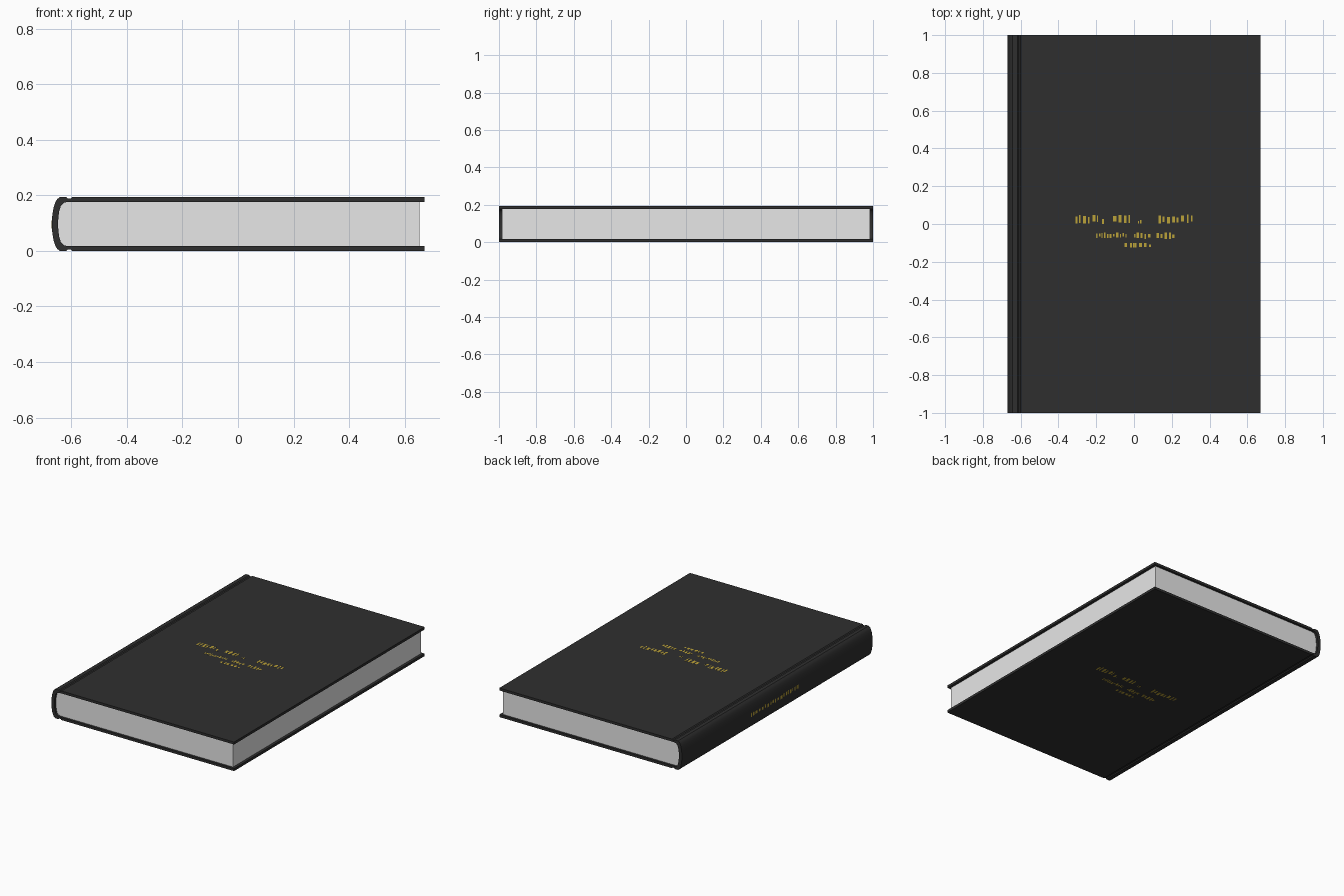
import bpy, bmesh, random

if "Cube" in bpy.data.objects:
    bpy.data.objects.remove(bpy.data.objects["Cube"])

random.seed(4)
MID = 0.097          # half the book's thickness


def material(name, rgb):
    m = bpy.data.materials.new(name)
    m.diffuse_color = (*rgb, 1)
    m.use_nodes = True
    m.node_tree.nodes["Principled BSDF"].inputs["Base Color"].default_value = m.diffuse_color
    return m


BLACK = material("black_cloth", (0.028, 0.028, 0.028))
PAPER = material("paper", (0.8, 0.8, 0.8))
GOLD = material("gold_foil", (0.50, 0.36, 0.04))


def finish(name, bm, mat):
    bmesh.ops.recalc_face_normals(bm, faces=bm.faces)
    me = bpy.data.meshes.new(name)
    bm.to_mesh(me)
    bm.free()
    me.materials.append(mat)
    ob = bpy.data.objects.new(name, me)
    bpy.context.collection.objects.link(ob)
    return ob


def extrude_profile(name, pts, half_y, mat):
    """Extrude a closed x/z profile along y."""
    bm = bmesh.new()
    face = bm.faces.new([bm.verts.new((x, -half_y, z + MID)) for x, z in pts])
    new = bmesh.ops.extrude_face_region(bm, geom=[face])["geom"]
    verts = [v for v in new if isinstance(v, bmesh.types.BMVert)]
    bmesh.ops.translate(bm, verts=verts, vec=(0, 2 * half_y, 0))
    ob = finish(name, bm, mat)
    bpy.context.view_layer.objects.active = ob
    ob.select_set(True)
    bpy.ops.object.shade_smooth_by_angle(angle=0.6)
    ob.select_set(False)
    return ob


def mirror_z(pts):
    return [(x, -z) for x, z in reversed(pts) if z > 0]


# Upper half of the case: board, hinge groove, rounded spine
T = MID - 0.0005
outer = [(0.671, T), (-0.597, T), (-0.603, 0.091), (-0.612, 0.091), (-0.618, T),
         (-0.642, T), (-0.651, 0.090), (-0.658, 0.078), (-0.664, 0.060),
         (-0.668, 0.036), (-0.6702, 0.018), (-0.6705, 0)]
inner = [(0.671, 0.080), (-0.612, 0.080), (-0.628, 0.076), (-0.638, 0.065),
         (-0.644, 0.045), (-0.647, 0.022), (-0.648, 0)]
outer_full = outer + mirror_z(outer)
inner_full = inner + mirror_z(inner)
extrude_profile("cover_case", outer_full + inner_full[::-1], 1.0, BLACK)

# Page block, set back from the board edges and following the spine
pages = [(min(x, 0.653), z) for x, z in inner_full]
extrude_profile("page_block", pages, 0.985, PAPER)


def box(bm, lo, hi):
    vs = bmesh.ops.create_cube(bm, size=1)["verts"]
    for v in vs:
        for i in range(3):
            v.co[i] = hi[i] if v.co[i] > 0 else lo[i]


def dashes(start, end, step):
    """Irregular foil dashes along a line: (from, to, lower, upper) fractions."""
    out, p = [], start
    while p < end:
        w = step * random.uniform(0.25, 0.6)
        out.append((p, min(p + w, end), random.uniform(0, 0.3), random.uniform(0.7, 1)))
        p += w + step * random.uniform(0.25, 0.5)
    return out


# Gold foil ornament on both boards: three rows of abstract dashes
rows = [(-0.31, -0.19, 0.0, 0.05, 0.03), (-0.17, -0.15, 0.0, 0.03, 0.02),
        (-0.11, -0.02, 0.0, 0.05, 0.03), (0.02, 0.04, 0.0, 0.02, 0.02),
        (0.13, 0.31, 0.0, 0.05, 0.03),
        (-0.20, -0.04, -0.075, -0.045, 0.022), (0.0, 0.09, -0.08, -0.045, 0.022),
        (0.12, 0.22, -0.08, -0.045, 0.022), (-0.05, 0.09, -0.125, -0.10, 0.03)]
front, back = bmesh.new(), bmesh.new()
for x0, x1, y0, y1, step in rows:
    for a, b, lo, hi in dashes(x0, x1, step):
        ya, yb = y0 + lo * (y1 - y0), y0 + hi * (y1 - y0)
        box(front, (a, ya, 0.192), (b, yb, 2 * MID))
        box(back, (-b, ya, 0), (-a, yb, 0.002))
finish("front_foil_ornament", front, GOLD)
finish("back_foil_ornament", back, GOLD)

# Gold foil dashes down the spine
spine = bmesh.new()
for a, b, lo, hi in dashes(-0.22, 0.28, 0.035):
    box(spine, (-0.671, a, MID - 0.017 + lo * 0.03), (-0.667, b, MID - 0.017 + hi * 0.03))
finish("spine_foil_ornament", spine, GOLD)
